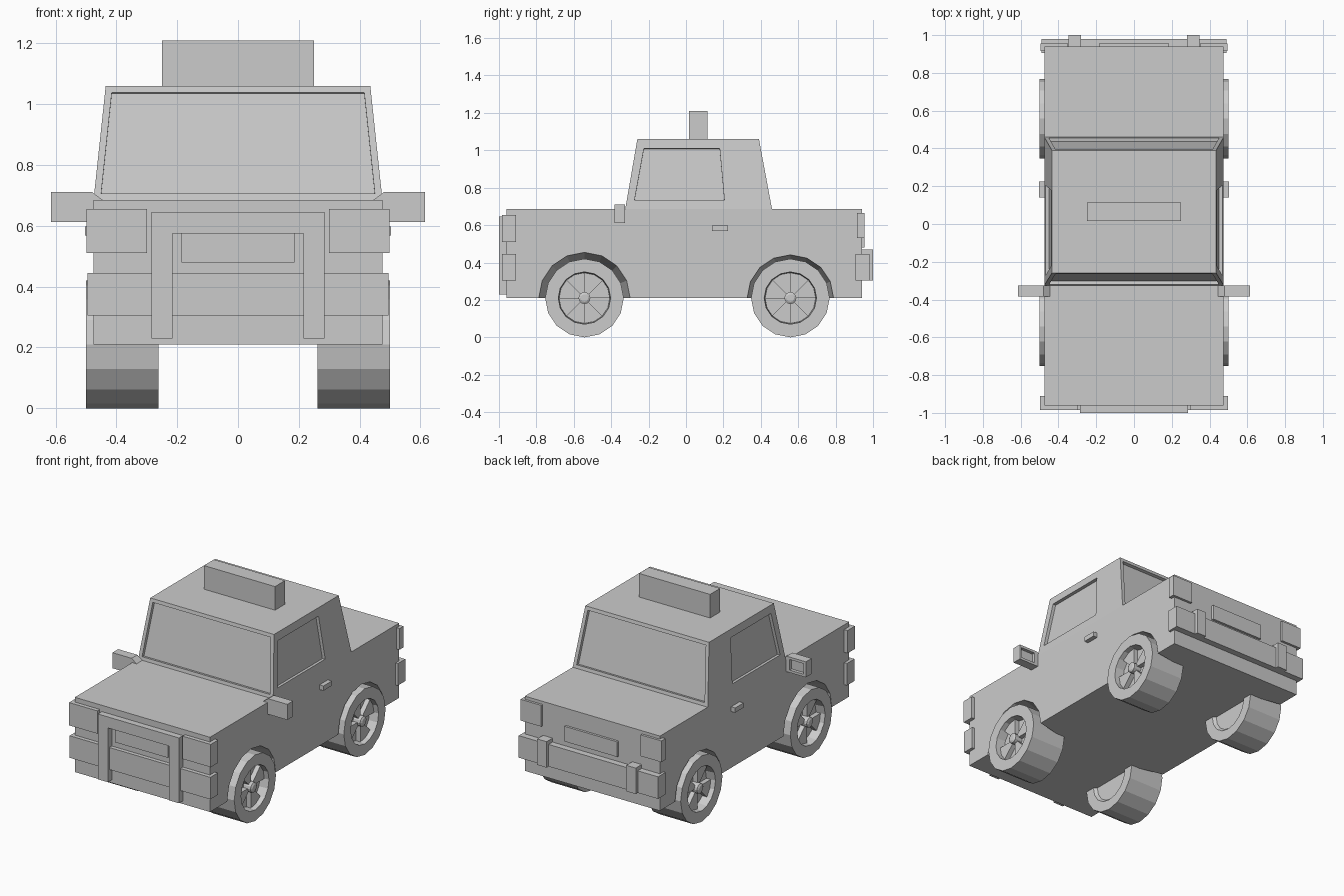
import bpy, bmesh, math
from mathutils import Vector

if "Cube" in bpy.data.objects:
    bpy.data.objects.remove(bpy.data.objects["Cube"])

grey = bpy.data.materials.new("plain grey")
grey.diffuse_color = (0.6, 0.6, 0.6, 1)
grey.use_nodes = True
grey.node_tree.nodes["Principled BSDF"].inputs["Base Color"].default_value = grey.diffuse_color


def finish(name, bm):
    bmesh.ops.recalc_face_normals(bm, faces=bm.faces)
    me = bpy.data.meshes.new(name)
    bm.to_mesh(me)
    bm.free()
    me.materials.append(grey)
    ob = bpy.data.objects.new(name, me)
    bpy.context.collection.objects.link(ob)
    return ob


def loft(name, *rings):
    """Closed solid through rings of equal point count."""
    bm = bmesh.new()
    vs = [[bm.verts.new(p) for p in r] for r in rings]
    n = len(vs[0])
    for a, b in zip(vs, vs[1:]):
        for i in range(n):
            j = (i + 1) % n
            bm.faces.new((a[i], a[j], b[j], b[i]))
    bm.faces.new(vs[0])
    bm.faces.new(vs[-1])
    return finish(name, bm)


def box(name, x0, x1, y0, y1, z0, z1):
    return loft(name, *[[(x0, y0, z), (x1, y0, z), (x1, y1, z), (x0, y1, z)]
                        for z in (z0, z1)])


def cut(target, cutter):
    cutter.hide_render = True
    m = target.modifiers.new("cut", 'BOOLEAN')
    m.operation, m.solver, m.object = 'DIFFERENCE', 'EXACT', cutter
    bpy.context.view_layer.objects.active = target
    bpy.ops.object.modifier_apply(modifier=m.name)
    bpy.data.objects.remove(cutter)


def recess(target, pts, depth):
    """Sink a flat window of the given outline into a sloped wall."""
    p = [Vector(q) for q in pts]
    n = (p[1] - p[0]).cross(p[3] - p[0]).normalized()
    if n.dot(p[0] - Vector((0, 0.07, 0.85))) < 0:
        n = -n
    cut(target, loft("window_cutter", [q + n * 0.05 for q in p], [q - n * depth for q in p]))


def ring(x, y, z, r, n=16):
    return [(x, y + r * math.cos(math.tau * i / n), z + r * math.sin(math.tau * i / n))
            for i in range(n)]


SIDES = ((1, "right"), (-1, "left"))
AXLES = ((-0.543, 0.25, "front"), (0.558, 0.235, "rear"))

# Body with tapered wheel arches
body = box("body", -0.475, 0.475, -0.96, 0.94, 0.21, 0.685)
for s, _ in SIDES:
    for y, r, _ in AXLES:
        cut(body, loft("arch_cutter", ring(s * 0.50, y, 0.21, r), ring(s * 0.28, y, 0.21, 0.2)))

# Cabin
Z0, Z1 = 0.685, 1.06
cabin = loft("cabin",
             [(-0.475, -0.325, Z0), (0.475, -0.325, Z0), (0.475, 0.46, Z0), (-0.475, 0.46, Z0)],
             [(-0.435, -0.26, Z1), (0.435, -0.26, Z1), (0.435, 0.39, Z1), (-0.435, 0.39, Z1)])


def wall(a, b, z):
    return a + (b - a) * (z - Z0) / (Z1 - Z0)


# Recessed windscreen, rear window and side windows
for a, b in ((-0.325, -0.26), (0.46, 0.39)):
    recess(cabin, [(x, wall(a, b, z), z) for x, z in
                   ((-0.45, 0.706), (0.45, 0.706), (0.415, 1.038), (-0.415, 1.038))], 0.02)
for s, _ in SIDES:
    recess(cabin, [(s * wall(0.475, 0.435, z), y, z) for y, z in
                   ((-0.275, 0.735), (0.205, 0.735), (0.18, 1.01), (-0.225, 1.01))], 0.02)

# Roof sign
box("roof_sign", -0.25, 0.25, 0.015, 0.115, 1.055, 1.21)

# Wheels: tyre, recessed rim, wedge spokes and hub
for s, side in SIDES:
    for y, _, end in AXLES:
        c = (y, 0.21)
        loft(f"{end}_{side}_wheel",
             ring(s * 0.28, *c, 0.13), ring(s * 0.262, *c, 0.145), ring(s * 0.262, *c, 0.21),
             ring(s * 0.50, *c, 0.21), ring(s * 0.50, *c, 0.14), ring(s * 0.44, *c, 0.135))
        for k in range(4):
            pts = [(0.0, 0.0)]
            for i in range(3):
                a = math.tau * (4 * k + i) / 16
                pts.append((0.136 * math.cos(a), 0.136 * math.sin(a)))
            loft(f"{end}_{side}_spoke_{k + 1}",
                 *[[(s * x, y + u, 0.21 + v) for u, v in pts] for x in (0.435, 0.47)])
        loft(f"{end}_{side}_hub", ring(s * 0.43, *c, 0.032, 12),
             ring(s * 0.49, *c, 0.032, 12), ring(s * 0.497, *c, 0.02, 12))

# Bumpers and number plates
box("front_bumper", -0.495, 0.495, -0.985, -0.91, 0.305, 0.445)
box("rear_bumper", -0.49, 0.49, 0.905, 0.98, 0.305, 0.445)
box("front_plate", -0.185, 0.185, -0.969, -0.95, 0.48, 0.576)
box("rear_plate", -0.185, 0.185, 0.93, 0.955, 0.48, 0.576)

# Front guard, an upside-down U
outline = [(-0.285, 0.23), (-0.285, 0.645), (0.285, 0.645), (0.285, 0.23),
           (0.215, 0.23), (0.215, 0.575), (-0.215, 0.575), (-0.215, 0.23)]
loft("front_guard", *[[(x, y, z) for x, z in outline] for y in (-1.0, -0.95)])

# Mirrored side parts
for s, side in SIDES:
    def pair(name, x0, x1, *r):
        return box(f"{side}_{name}", min(s * x0, s * x1), max(s * x0, s * x1), *r)
    pair("headlight", 0.30, 0.498, -0.985, -0.91, 0.51, 0.655)
    pair("tail_light", 0.35, 0.495, 0.915, 0.955, 0.53, 0.665)
    pair("rear_overrider", 0.28, 0.347, 0.93, 1.0, 0.305, 0.47)
    pair("door_handle", 0.46, 0.503, 0.14, 0.225, 0.568, 0.598)
    # Wing mirror with sunken glass facing back
    prof = [(0.445, 0.685), (0.48, 0.711), (0.615, 0.711), (0.615, 0.612), (0.445, 0.612)]
    mirror = loft(f"{side}_wing_mirror",
                  *[[(s * x, y, z) for x, z in prof] for y in (-0.383, -0.325)])
    cut(mirror, pair("glass_cutter", 0.50, 0.60, -0.345, -0.30, 0.628, 0.695))
